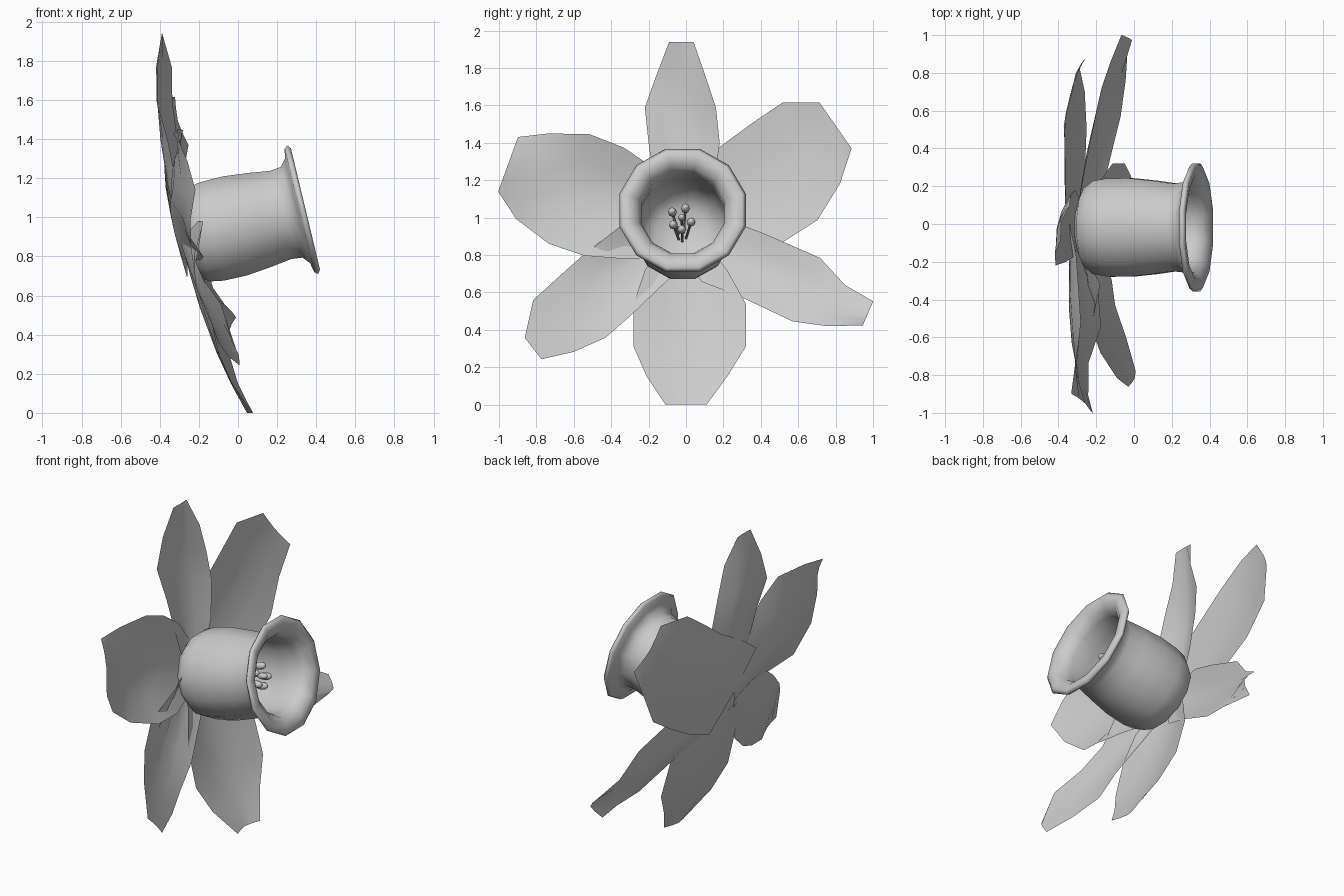
import bpy, bmesh
from math import sin, cos, pi, radians, atan
from mathutils import Matrix, Vector

if "Cube" in bpy.data.objects:
    bpy.data.objects.remove(bpy.data.objects["Cube"])

SLOPE = 0.24                                   # flower axis rises towards +x
FRAME = Matrix.Translation((-0.25, -0.018, 0.90)) @ Matrix.Rotation(-atan(SLOPE), 4, 'Y')


def finish(bm, name, angle=60, recalc=True):
    if recalc:
        bmesh.ops.recalc_face_normals(bm, faces=bm.faces)
    mesh = bpy.data.meshes.new(name)
    bm.to_mesh(mesh)
    bm.free()
    ob = bpy.data.objects.new(name, mesh)
    bpy.context.collection.objects.link(ob)
    bpy.ops.object.select_all(action='DESELECT')
    ob.select_set(True)
    bpy.context.view_layer.objects.active = ob
    bpy.ops.object.shade_smooth_by_angle(angle=radians(angle))
    return ob


def lathe(name, profile, sides=12):
    """Spin (t, r) points around the flower axis."""
    bm = bmesh.new()
    rings = []
    for t, r in profile:
        n = 1 if r == 0 else sides
        rings.append([bm.verts.new(FRAME @ Vector((t, r * cos((i + .5) * 2 * pi / sides),
                                                   r * sin((i + .5) * 2 * pi / sides))))
                      for i in range(n)])
    for a, b in zip(rings, rings[1:]):
        for i in range(sides):
            quad = [a[i % len(a)], a[(i + 1) % len(a)], b[(i + 1) % len(b)], b[i % len(b)]]
            bm.faces.new(list(dict.fromkeys(quad)))
    return finish(bm, name, 100)


def petal(name, angle, layer, stations, base=0.08):
    """Wavy sheet from (distance, low side, high side, low lift, high lift) stations."""
    bm = bmesh.new()
    a, cols, rows = radians(angle), 4, []
    for r, lo, hi, lift_lo, lift_hi in [(0.0, -base, base, -.04 + layer, -.04 + layer)] + stations:
        mid = -0.05 + 0.155 * r ** 2.6 + layer
        row = []
        for j in range(cols + 1):
            k = j / cols
            v = 2 * k - 1
            s = lo + (hi - lo) * k
            y = -0.02 + r * cos(a) - s * sin(a)
            z = 0.92 + r * sin(a) + s * cos(a)
            lift = mid + ((lift_lo if v < 0 else lift_hi) - mid) * abs(v) ** 1.5
            row.append(bm.verts.new((-0.25 - SLOPE * (z - 0.9) + lift, y, z)))
        rows.append(row)
    for p, q in zip(rows, rows[1:]):
        for j in range(cols):
            bm.faces.new((p[j], q[j], q[j + 1], p[j + 1]))
    return finish(bm, name, recalc=False)


# Trumpet: outer wall, flared lip, inner wall
lathe("trumpet", [(-.04, 0), (-.035, .14), (-.005, .215), (.05, .255), (.12, .268), (.24, .27),
                  (.38, .255), (.48, .24), (.54, .247), (.57, .285), (.58, .335), (.597, .35),
                  (.612, .33), (.607, .285), (.575, .245), (.53, .228), (.42, .23), (.24, .245),
                  (.09, .23), (.02, .15), (0, 0)])

# Six petals, the upper pair set behind the others
petal("petal_top", 90, 0, [(.25, -.17, .15, .02, 0), (.48, -.2, .18, .06, .01),
                           (.67, -.18, .2, .08, 0), (.85, -.12, .135, .12, .04),
                           (1.02, -.06, .07, .11, .11)])
petal("petal_upper_right", 35, -.02, [(.2, -.33, .28, -.04, -.04), (.4, -.35, .26, -.01, 0),
                                      (.63, -.36, .265, .01, .03), (.84, -.27, .262, .03, .05),
                                      (1.0, -.15, .15, .11, .10)], base=.28)
petal("petal_lower_right", -23.5, 0, [(.2, -.2, .16, 0, 0), (.4, -.19, .17, .03, .02),
                                      (.73, -.2, .17, .07, .05), (.91, -.15, .09, .09, .06),
                                      (1.083, -.07, .07, .06, .10)])
petal("petal_bottom", -90, .005, [(.2, -.2, .24, .01, .02), (.38, -.26, .34, .01, .05),
                                  (.61, -.26, .34, .01, .06), (.77, -.19, .24, .04, .07),
                                  (.92, -.09, .13, .11, .11)])
petal("petal_lower_left", 218, 0, [(.2, -.23, .15, .09, 0), (.49, -.232, .18, 0, .03),
                                   (.67, -.22, .19, .02, .02), (.85, -.207, .145, .08, .06),
                                   (1.01, -.075, .07, .09, .10)])
petal("petal_upper_left", 160, -.02, [(.25, -.27, .24, .03, .03), (.45, -.32, .295, .07, .05),
                                      (.65, -.325, .3, .10, 0), (.86, -.25, .235, .07, .03),
                                      (1.0, -.18, .13, .045, .09)], base=.14)


# Stamens: thin filament with an oval anther on the end
def stamen(name, y, w, length, tip):
    bm = bmesh.new()
    root, end = Vector((-.01, y * .4, w * .4)), Vector((length, y, w))
    d = end - root
    turn = d.to_track_quat('Z', 'Y').to_matrix().to_4x4()
    bmesh.ops.create_cone(bm, cap_ends=True, segments=6, radius1=.007, radius2=.007,
                          depth=d.length, matrix=FRAME @ Matrix.Translation((root + end) / 2) @ turn)
    bmesh.ops.create_uvsphere(bm, u_segments=8, v_segments=6, radius=tip,
                              matrix=FRAME @ Matrix.Translation(end) @ turn @ Matrix.Diagonal((1, 1, 1.7, 1)))
    return finish(bm, name)


for i, (y, w) in enumerate([(-.055, .03), (.015, .05), (.045, -.025), (-.005, -.065), (-.05, -.04)]):
    stamen(f"stamen_{i + 1}", y, w, .43, .024)
stamen("pistil", -.005, -.005, .45, .02)
